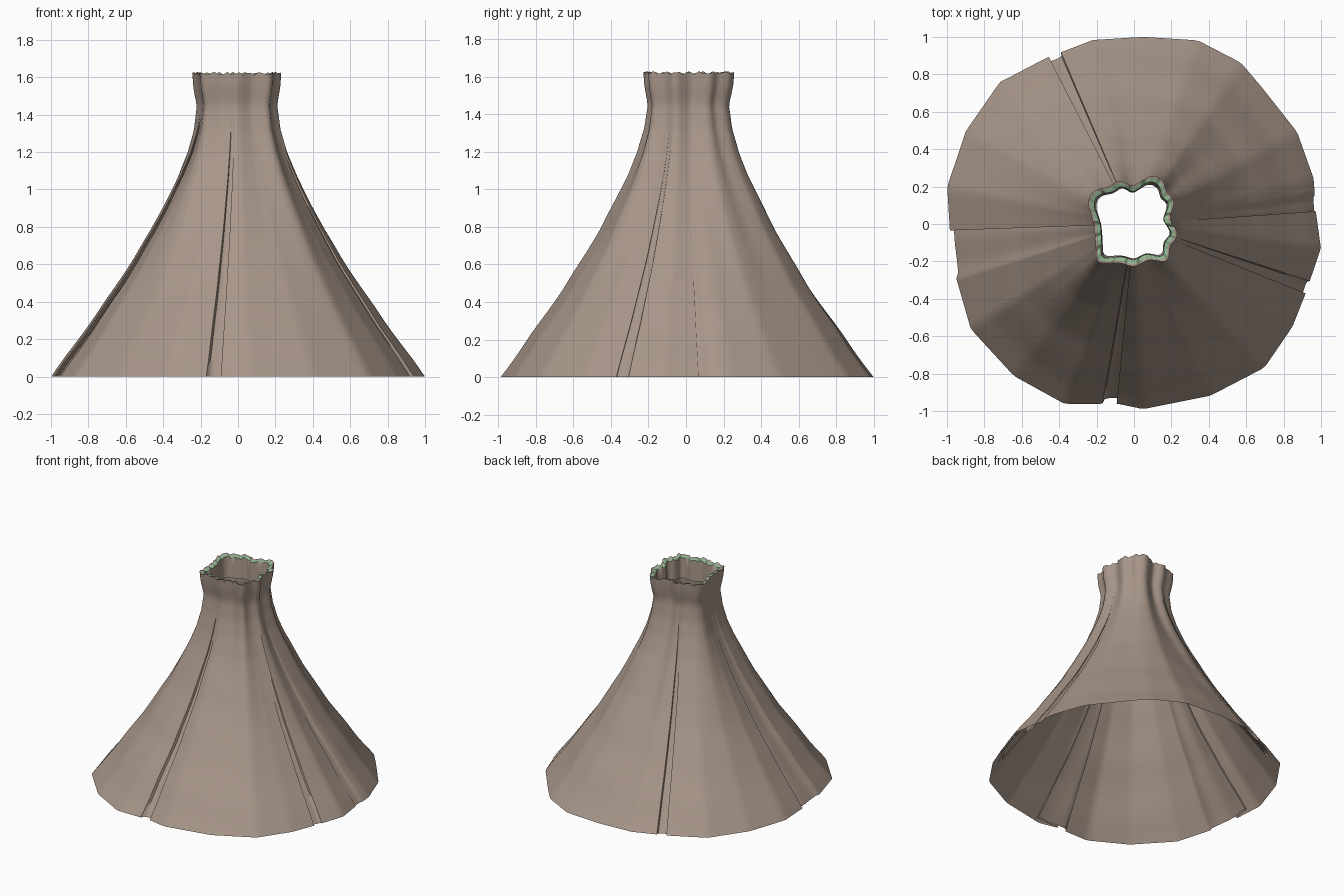
import bpy, bmesh
from math import sin, cos, atan2, hypot, radians, tau

if "Cube" in bpy.data.objects:
    bpy.data.objects.remove(bpy.data.objects["Cube"])

def material(name, rgb):
    m = bpy.data.materials.new(name)
    m.diffuse_color = (*rgb, 1)
    m.use_nodes = True
    m.node_tree.nodes["Principled BSDF"].inputs["Base Color"].default_value = m.diffuse_color
    return m

cloth = material("brown cloth", (0.39, 0.305, 0.25))
trim = material("green trim", (0.27, 0.46, 0.28))

# Silhouette: radius by height
PROFILE = [(0, 1.0), (0.15, .89), (0.33, .763), (0.47, .665), (0.63, .563), (0.78, .473),
           (0.93, .393), (1.07, .322), (1.2, .268), (1.32, .232), (1.45, .212), (1.55, .23), (1.62, .235)]
TOP = 1.62
# Outline of the hem and of the gathered neck, seen from above
HEM = [(1, -.13), (.97, .08), (.96, .24), (.87, .49), (.68, .73), (.57, .86), (.34, .98),
       (.05, 1), (-.22, .985), (-.47, .89), (-.72, .76), (-.9, .5), (-1, .2), (-.98, -.1),
       (-.96, -.25), (-.87, -.56), (-.64, -.81), (-.37, -.96), (-.09, -.96), (.05, -.99),
       (.41, -.92), (.7, -.77), (.85, -.55), (.92, -.37)]
NECK = [(.24, -.06), (.19, .03), (.22, .13), (.165, .175), (.165, .225), (.10, .265), (.05, .235),
        (-.01, .2), (-.08, .24), (-.13, .2), (-.22, .18), (-.25, .12), (-.215, 0),
        (-.205, -.1), (-.2, -.21), (-.08, -.205), (0, -.23), (.08, -.19), (.185, -.205), (.19, -.12)]

def profile(z):
    for (z0, r0), (z1, r1) in zip(PROFILE, PROFILE[1:]):
        if z <= z1:
            return r0 + (r1 - r0) * (z - z0) / (z1 - z0)
    return PROFILE[-1][1]

def polar(points):
    return sorted((atan2(y, x) % tau, hypot(x, y)) for x, y in points)

HEM, NECK = polar(HEM), polar(NECK)

def outline(poly, th):
    """Distance from the centre to a polygon's edge in direction th."""
    th %= tau
    n = len(poly)
    for i in range(n):
        a1, r1 = poly[i]
        a2, r2 = poly[(i + 1) % n]
        d = (a2 - a1) % tau
        t = (th - a1) % tau
        if t <= d:
            return r1 * r2 * sin(d) / (r1 * sin(t) + r2 * sin(d - t))
    return poly[0][1]

def soft_neck(th):
    return sum(outline(NECK, th + radians(o)) for o in (-5, -2.5, 0, 2.5, 5)) / 5

def radius(th, z):
    t = min(1, z / 1.5) ** 2
    shape = (1 - t) * outline(HEM, th) + t * soft_neck(th) / 0.235
    return profile(z) * shape * (1 + 0.003 * sin(19 * z + 2 * th))

# Folded pleats: lip angle, direction, width tucked under, width to rejoin, visible step
PLEATS = [(4, 1, 9, 5, .008), (117, -1, 10, 4, .025), (182, 1, 8, 15, .022),
          (264.5, -1, 12, 4.5, .03), (338, 1, 10, 4, .015)]
path = []          # (start angle, points of (lip angle, offset, inward depth))
blocked = []
for a, s, u, r, d in PLEATS:
    seq = [(0, 0), (0, d * .3), (-u / 2, .025), (-u, .035), (-u, .05), (-u / 2, .042),
           (0, d), (r * .3, d), (r * .6, d), (r * .9, d * .8), (r, 0)]
    lo, hi = (a, a + r) if s > 0 else (a - r, a)
    blocked.append((lo, hi))
    if s < 0:
        seq.reverse()
    path.append((lo, [(a, o * s, dep, o < 0) for o, dep in seq]))
for i in range(200):
    deg = i * 1.8
    if not any(lo - .5 <= deg <= hi + .5 for lo, hi in blocked):
        path.append((deg, [(deg, 0, 0, False)]))
loop = [p for _, seq in sorted(path, key=lambda e: e[0]) for p in seq]

# Rows: the outer sheet, then over the rim and down inside the neck (height, inset)
ROWS = [(TOP * i / 54, 0) for i in range(55)]
RIM = len(ROWS)
ROWS += [(1.617, .013), (1.608, .034), (1.54, .032), (1.45, .02)]

bm = bmesh.new()
grid = []
for k, (z, inset) in enumerate(ROWS):
    f = max(0, 1 - z / 1.4)
    row = []
    for a, off, depth, tucked in loop:
        th = radians(a + off * (f ** .4 if tucked else 1))
        r = radius(th, z) - depth * min(1, f * 1.6) - inset
        ragged = .005 * (sin(23 * th) + .6 * sin(41 * th + 1))
        zz = z + (ragged if RIM - 1 <= k <= RIM + 1 else 0)
        row.append(bm.verts.new((r * cos(th), r * sin(th), zz)))
    grid.append(row)
n = len(loop)
for k in range(len(ROWS) - 1):
    for i in range(n):
        j = (i + 1) % n
        face = bm.faces.new((grid[k][i], grid[k][j], grid[k + 1][j], grid[k + 1][i]))
        face.material_index = 1 if k == RIM else 0   # green band inside the rim
        face.smooth = True
bmesh.ops.remove_doubles(bm, verts=bm.verts, dist=1e-4)

mesh = bpy.data.meshes.new("draped_cloth")
bm.to_mesh(mesh)
bm.free()
mesh.materials.append(cloth)
mesh.materials.append(trim)
obj = bpy.data.objects.new("draped_cloth", mesh)
bpy.context.collection.objects.link(obj)
bpy.context.view_layer.objects.active = obj
obj.select_set(True)
bpy.ops.object.shade_smooth_by_angle(angle=radians(50))
